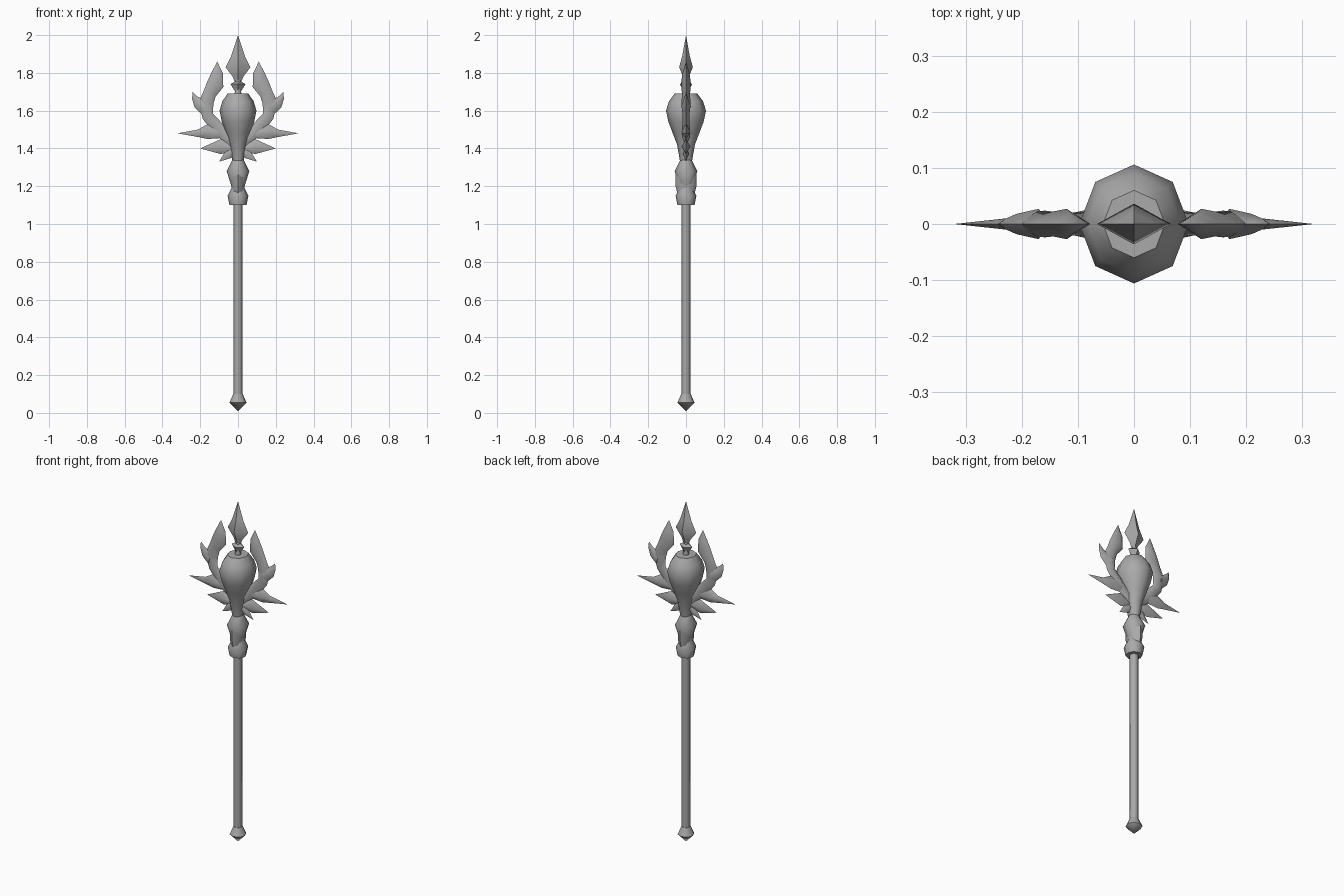
import bpy, bmesh, math
from mathutils import Vector

if "Cube" in bpy.data.objects:
    bpy.data.objects.remove(bpy.data.objects["Cube"], do_unlink=True)

grey = (0.4, 0.4, 0.4, 1)
metal = bpy.data.materials.new("grey_metal")
metal.use_nodes = True
metal.diffuse_color = grey
metal.node_tree.nodes["Principled BSDF"].inputs["Base Color"].default_value = grey


def skin(name, rings, angle):
    """Join equal rings of points into one closed, smooth-shaded part."""
    bm = bmesh.new()
    loops = [[bm.verts.new(point) for point in ring] for ring in rings]
    for lower, upper in zip(loops, loops[1:]):
        for i in range(len(lower)):
            bm.faces.new((lower[i - 1], lower[i], upper[i], upper[i - 1]))
    bm.faces.new(loops[0])
    bm.faces.new(loops[-1])
    # Rings of no size become points
    bmesh.ops.remove_doubles(bm, verts=bm.verts, dist=0.001)
    bmesh.ops.recalc_face_normals(bm, faces=bm.faces)
    mesh = bpy.data.meshes.new(name)
    bm.to_mesh(mesh)
    bm.free()
    mesh.materials.append(metal)
    mesh.shade_smooth()
    mesh.set_sharp_from_angle(angle=math.radians(angle))
    part = bpy.data.objects.new(name, mesh)
    bpy.context.collection.objects.link(part)
    return part


def turned(name, profile, sides=8, width=1.0, depth=1.0):
    """Stack rings from a profile of (height, radius), scaled in x and y."""
    rings = []
    for height, radius in profile:
        ring = []
        for i in range(sides):
            turn = math.tau * i / sides
            ring.append((width * radius * math.cos(turn),
                         depth * radius * math.sin(turn), height))
        rings.append(ring)
    return skin(name, rings, angle=50)


def blade(name, path):
    """Ridged blade along a path of (x, z, width), mirrored to the other side."""
    centres = [Vector((x, 0, z)) for x, z, width in path]
    rings = []
    for i, centre in enumerate(centres):
        before = centres[max(i - 1, 0)]
        after = centres[min(i + 1, len(centres) - 1)]
        along = (after - before).normalized()
        width = path[i][-1]
        across = Vector((-along.z, 0, along.x)) * width / 2
        ridge = Vector((0, 0.3 * width, 0))
        rings.append([centre + across, centre - ridge,
                      centre - across, centre + ridge])
    part = skin(name, rings, angle=65)
    mirror = part.modifiers.new("Mirror", "MIRROR")
    mirror.use_mirror_merge = False
    return part


# Pole and its pointed foot
turned("shaft", [(0.08, 0.023), (1.12, 0.023)])
turned("pommel", [(0.01, 0), (0.055, 0.045), (0.1, 0.025)])

# Grip collar and the waisted socket above it
turned("collar", [(1.1, 0.045), (1.15, 0.055), (1.2, 0.03)])
turned("socket_waist", [(1.14, 0.04), (1.2, 0.055), (1.28, 0.055)], width=0.65)
turned("socket", [(1.2, 0.035), (1.28, 0.06), (1.34, 0.03)])

# Tapering head
turned("orb", [(1.32, 0.03), (1.42, 0.047), (1.48, 0.07), (1.54, 0.093),
               (1.6, 0.106), (1.65, 0.09), (1.69, 0.06)], width=0.92)

# Finial: neck, small collar, four-sided spear point
turned("finial_neck", [(1.68, 0.018), (1.76, 0.014)])
turned("finial_collar", [(1.7, 0.014), (1.74, 0.04), (1.755, 0.016)],
       sides=4, depth=0.8)
turned("spear_point", [(1.74, 0.012), (1.78, 0.028), (1.83, 0.066),
                       (1.89, 0.036), (2, 0)], sides=4, depth=0.55)

# Antler-like wings: an arm sweeping up into a curved point, with two spikes
blade("wing", [(0, 1.41, 0.09), (0.04, 1.45, 0.06), (0.09, 1.49, 0.07),
               (0.16, 1.57, 0.06), (0.17, 1.64, 0.08), (0.15, 1.69, 0.07),
               (0.12, 1.74, 0.09), (0.11, 1.8, 0.06), (0.11, 1.86, 0)])
blade("wing_barb", [(0.17, 1.62, 0.09), (0.21, 1.64, 0.06),
                    (0.23, 1.67, 0.03), (0.24, 1.7, 0)])
blade("wing_side_spike", [(0.08, 1.48, 0.05), (0.16, 1.49, 0.08),
                          (0.21, 1.48, 0.04), (0.32, 1.48, 0)])

# Small diamond thorns under the wings
blade("upper_thorn", [(0.02, 1.4, 0.02), (0.09, 1.41, 0.08), (0.2, 1.4, 0)])
blade("lower_thorn", [(0, 1.4, 0.03), (0.05, 1.37, 0.05), (0.1, 1.33, 0)])
